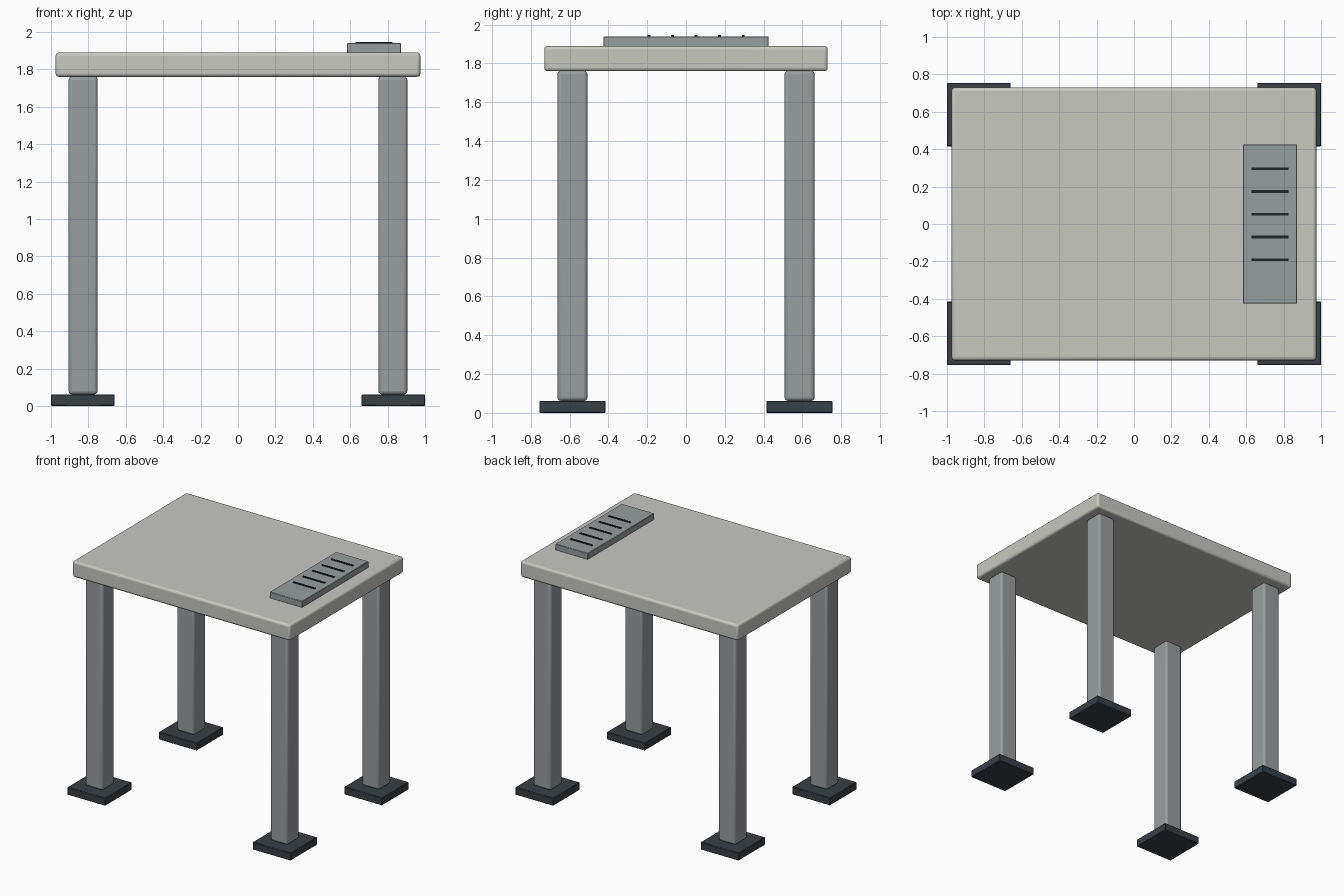
import bpy

if "Cube" in bpy.data.objects:
    bpy.data.objects.remove(bpy.data.objects["Cube"], do_unlink=True)


def material(name, rgb):
    mat = bpy.data.materials.new(name)
    mat.use_nodes = True
    mat.diffuse_color = (*rgb, 1)
    mat.node_tree.nodes["Principled BSDF"].inputs["Base Color"].default_value = (*rgb, 1)
    return mat


warm_grey = material("warm light grey", (0.58, 0.58, 0.54))
steel = material("steel grey", (0.31, 0.34, 0.34))
rubber = material("dark rubber", (0.04, 0.05, 0.06))
black = material("slot black", (0.015, 0.018, 0.02))


def box(name, centre, size, mat, bevel=0, segments=3):
    """Box with optional rounded edges."""
    bpy.ops.mesh.primitive_cube_add(size=1, location=centre)
    obj = bpy.context.object
    obj.name = name
    obj.scale = size
    bpy.ops.object.transform_apply(location=False, rotation=False, scale=True)
    obj.data.materials.append(mat)
    if bevel:
        mod = obj.modifiers.new("rounded edges", "BEVEL")
        mod.width = bevel
        mod.segments = segments
        bpy.ops.object.shade_smooth_by_angle()
    return obj


# Table top
box("table_top", (0, 0, 1.825), (1.95, 1.46, 0.13), warm_grey, 0.018)

# Legs on square feet
for x, side in ((-1, "right"), (1, "left")):
    for y, end in ((-1, "front"), (1, "back")):
        box(f"{end}_{side}_leg", (0.828 * x, 0.585 * y, 0.912),
            (0.155, 0.155, 1.7), steel, 0.018)
        box(f"{end}_{side}_foot", (0.83 * x, 0.585 * y, 0.031),
            (0.34, 0.34, 0.062), rubber, 0.004, 1)

# Raised panel with five dark slots
box("vent_panel", (0.727, 0, 1.914), (0.29, 0.85, 0.052), steel, 0.003, 1)
for i in range(5):
    box(f"vent_slot_{i + 1}", (0.728, 0.295 - 0.1215 * i, 1.942),
        (0.197, 0.015, 0.008), black)
